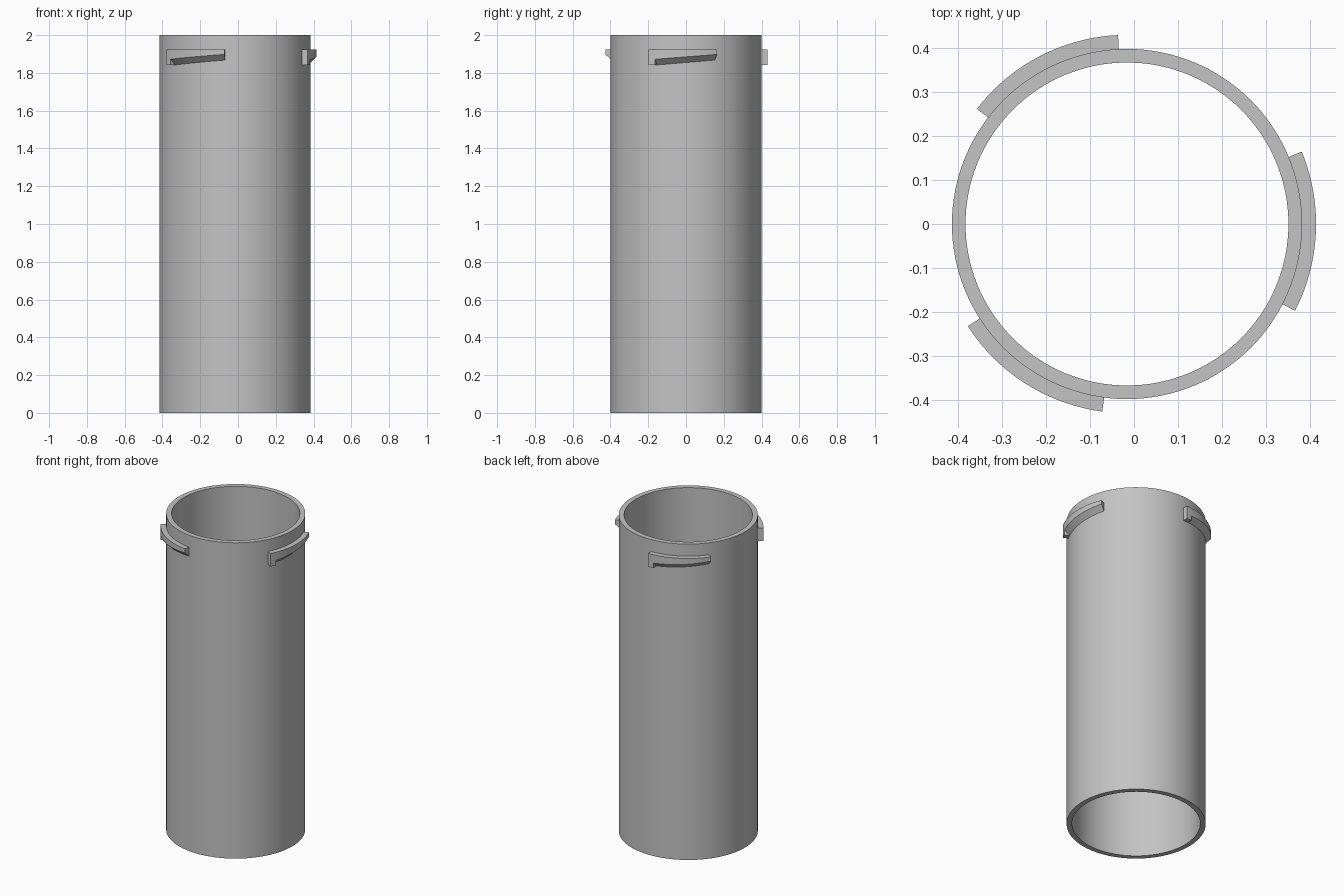
import bpy, bmesh
from math import cos, sin, radians, pi

cube = bpy.data.objects.get("Cube")
if cube:
    bpy.data.objects.remove(cube, do_unlink=True)

CX = -0.016                       # tube axis, shifted by the uneven lugs
R_IN, R_OUT, R_LUG = 0.368, 0.399, 0.431
HEIGHT, LUG_TOP, LUG_LOW = 2.0, 1.924, 1.841

grey = bpy.data.materials.new("plain_grey")
grey.use_nodes = True
colour = (0.55, 0.55, 0.55, 1)
grey.diffuse_color = colour
grey.node_tree.nodes["Principled BSDF"].inputs["Base Color"].default_value = colour


def sweep(name, sections, closed):
    """Skin a list of (angle, [(radius, z), ...]) sections around the axis."""
    bm = bmesh.new()
    rings = [[bm.verts.new((r * cos(a), r * sin(a), z)) for r, z in pts]
             for a, pts in sections]
    n = len(rings[0])
    pairs = list(zip(rings, rings[1:]))
    if closed:
        pairs.append((rings[-1], rings[0]))
    else:
        bm.faces.new(rings[0])
        bm.faces.new(rings[-1])
    for a, b in pairs:
        for i in range(n):
            j = (i + 1) % n
            bm.faces.new((a[i], b[i], b[j], a[j]))
    bmesh.ops.recalc_face_normals(bm, faces=bm.faces)
    mesh = bpy.data.meshes.new(name)
    bm.to_mesh(mesh)
    bm.free()
    mesh.materials.append(grey)
    obj = bpy.data.objects.new(name, mesh)
    obj.location.x = CX
    bpy.context.collection.objects.link(obj)
    bpy.ops.object.select_all(action="DESELECT")
    obj.select_set(True)
    bpy.context.view_layer.objects.active = obj
    bpy.ops.object.shade_smooth_by_angle(angle=radians(25))
    return obj


def lug_section(bottom_inner, bottom_outer):
    root = R_OUT - 0.001
    return [(root, bottom_inner), (R_LUG, bottom_outer),
            (R_LUG, LUG_TOP), (root, LUG_TOP)]


# Open tube with a plain bore
wall = [(R_IN, 0), (R_OUT, 0), (R_OUT, HEIGHT), (R_IN, HEIGHT)]
SIDES = 128
sweep("tube", [(2 * pi * i / SIDES, wall) for i in range(SIDES)], True)

# Three bayonet lugs: a ramp with a bevelled underside and a square end stop
START, STOP, END = -27.3, -22.5, 22.5
STEPS = 18
for k, side in enumerate(("left", "back", "front")):
    turn = 120 * k
    ramp, stop = [], []
    for i in range(STEPS + 1):
        t = i / STEPS
        low = LUG_LOW + 0.026 * t
        ramp.append((radians(turn + STOP + (END - STOP) * t),
                     lug_section(low, low + 0.031)))
    for i in range(3):
        stop.append((radians(turn + START + (STOP - START) * i / 2),
                     lug_section(LUG_LOW, LUG_LOW)))
    sweep(side + "_lug_ramp", ramp, False)
    sweep(side + "_lug_stop", stop, False)
